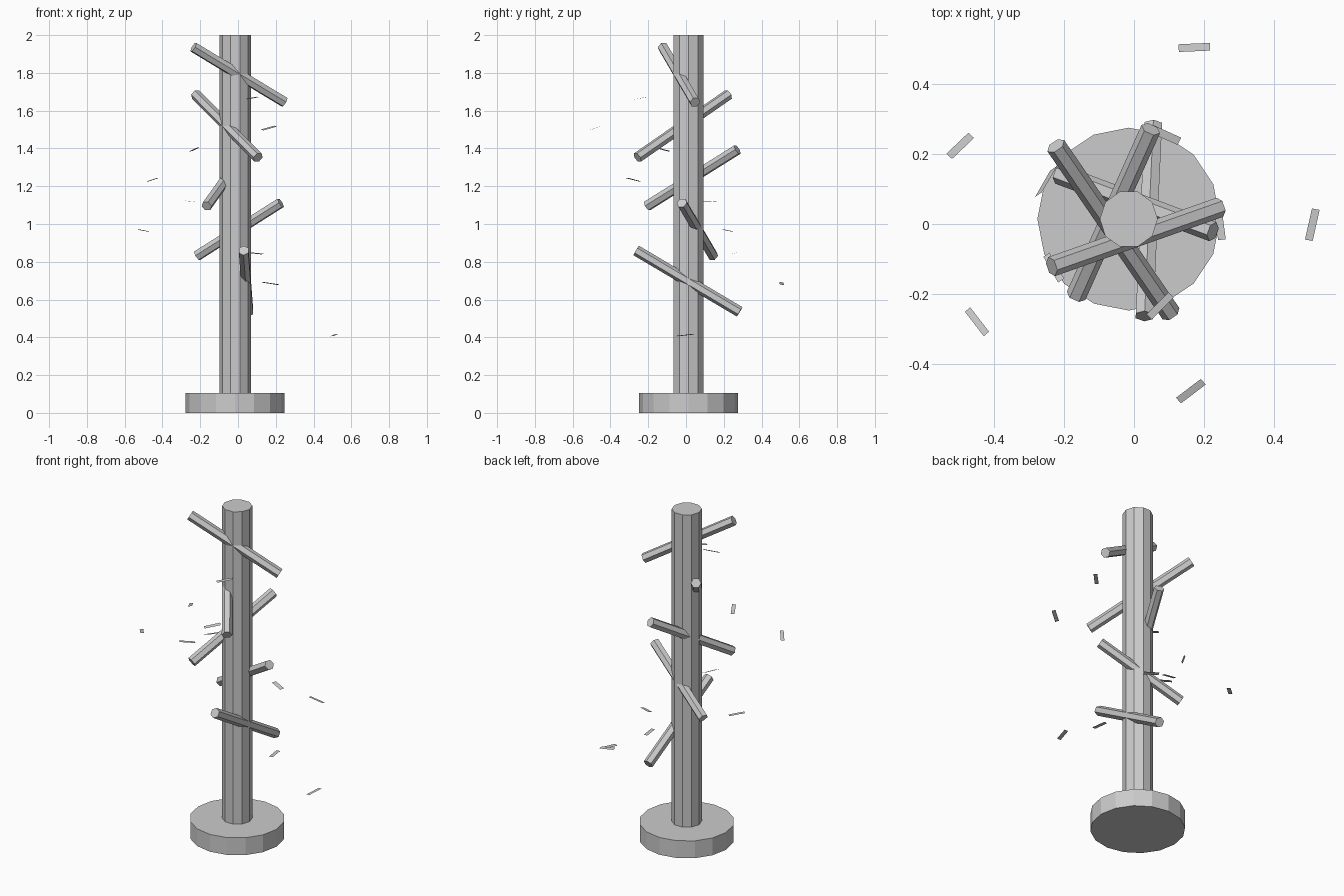
import bpy, bmesh, math
from mathutils import Vector, Matrix

CX, CY = -0.015, 0.014


def finish(name, bm):
    me = bpy.data.meshes.new(name)
    bm.to_mesh(me)
    bm.free()
    ob = bpy.data.objects.new(name, me)
    bpy.context.collection.objects.link(ob)
    return ob


def rod(name, a, b, radius, sides, twist=0.0):
    """Capped prism from point a to point b, first corner pointing up."""
    a, b = Vector(a), Vector(b)
    d = b - a
    rot = d.to_track_quat('Z', 'Y').to_matrix().to_4x4()
    bm = bmesh.new()
    # +90 degrees puts a corner on the local y axis
    spin = Matrix.Rotation(math.radians(90 + twist), 4, 'Z')
    bmesh.ops.create_cone(bm, cap_ends=True, segments=sides, radius1=radius,
                          radius2=radius, depth=d.length,
                          matrix=Matrix.Translation((a + b) / 2) @ rot @ spin)
    return finish(name, bm)


def leaf(name, centre, along, across):
    """Flat four-cornered leaf."""
    c, u, v = Vector(centre), Vector(along) / 2, Vector(across) / 2
    bm = bmesh.new()
    bm.faces.new([bm.verts.new(p) for p in (c - u - v, c + u - v, c + u + v, c - u + v)])
    bm.normal_update()
    for f in bm.faces:
        if f.normal.z < 0:
            f.normal_flip()
    return finish(name, bm)


# Base disc and trunk
rod("base", (CX, CY, 0), (CX, CY, 0.105), 0.262, 16)
rod("trunk", (CX, CY, 0), (CX, CY, 2.0), 0.083, 10)

# Branches: both ends, twist
branches = [
    ((-0.236, -0.122, 1.936), (0.246, 0.048, 1.645), 0),
    ((-0.224, 0.224, 1.685), (0.106, -0.257, 1.352), 0),
    ((-0.166, -0.206, 1.095), (0.048, 0.272, 1.394), 0),
    ((-0.216, 0.143, 0.832), (0.226, -0.022, 1.112), 0),
    ((0.030, -0.264, 0.860), (0.055, 0.284, 0.535), 30),
]
for i, (a, b, t) in enumerate(branches, 1):
    rod(f"branch_{i}", a, b, 0.029, 6, t)

# Leaves: centre, length vector, width vector
leaves = [
    ((0.075, -0.235, 1.667), (0.063, 0.063, 0.012), (0.015, -0.015, -0.002)),
    ((0.163, -0.479, 1.508), (0.071, 0.054, 0.020), (0.014, -0.016, -0.005)),
    ((-0.230, -0.125, 1.395), (0.042, -0.074, 0.020), (0.017, 0.012, 0.002)),
    ((-0.450, -0.280, 1.235), (0.054, -0.070, 0.018), (0.015, 0.013, 0.001)),
    ((-0.252, 0.122, 1.120), (0.043, 0.075, -0.004), (0.020, 0.014, -0.003)),
    ((-0.498, 0.224, 0.965), (0.063, 0.060, -0.012), (0.016, -0.015, 0.0)),
    ((0.090, 0.255, 0.845), (0.080, -0.036, -0.008), (0.010, 0.021, 0.004)),
    ((0.173, 0.506, 0.685), (0.090, 0.004, -0.014), (-0.001, 0.022, -0.004)),
    ((0.246, 0.000, 0.570), (0.012, -0.090, 0.0), (0.022, 0.003, 0.0)),
    ((0.511, -0.002, 0.412), (0.020, 0.089, 0.010), (0.022, -0.004, 0.003)),
]
for i, args in enumerate(leaves, 1):
    leaf(f"leaf_{i}", *args)
